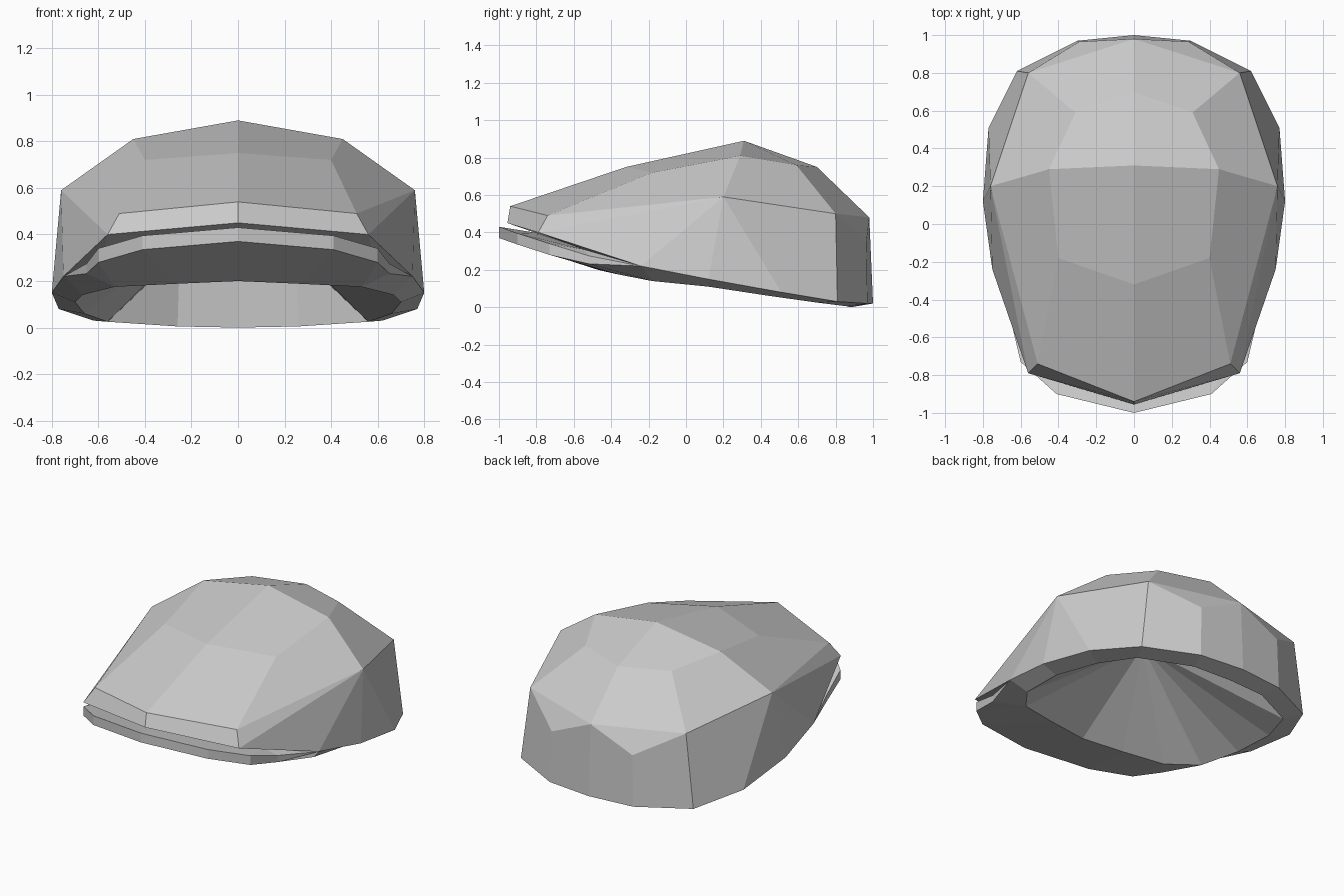
import bpy
import bmesh

# Remove the default cube
default_cube = bpy.data.objects.get("Cube")
if default_cube:
    bpy.data.objects.remove(default_cube, do_unlink=True)

# Single cloth colour
cloth = bpy.data.materials.new("grey_cloth")
cloth.use_nodes = True
grey = (0.6, 0.6, 0.6, 1.0)
cloth.diffuse_color = grey
cloth.node_tree.nodes["Principled BSDF"].inputs["Base Color"].default_value = grey

# Shared corner points of one half
points = {
    # crown
    "peak": (0, .31, .89), "peak_side": (.45, .29, .81),
    "slope": (0, -.32, .75), "slope_side": (.40, -.18, .72),
    "lip_top": (0, -.94, .54), "lip_top_side": (.51, -.74, .49),
    "lip_low": (0, -.955, .45), "lip_low_side": (.56, -.79, .40),
    "temple": (.76, .20, .59),
    "hem_front": (.75, -.24, .22), "hem_side": (.80, .12, .15),
    "hem_rear": (.77, .51, .08), "hem_corner": (.62, .81, .03),
    "hem_back": (.30, .97, .02), "hem_middle": (0, 1, .02),
    "rear_corner": (.56, .80, .50), "rear_dip": (.29, .965, .35),
    "rear_middle": (0, .98, .48),
    "upper_rear": (0, .70, .75), "upper_rear_side": (.31, .59, .76),
    # fold where the lip meets the brim
    "crease": (0, -.75, .39), "crease_side": (.58, -.55, .31),
    # brim edge
    "edge_low": (0, -1, .37), "edge_low_mid": (.41, -.90, .335),
    "edge_low_side": (.60, -.73, .28), "edge_low_end": (.65, -.52, .232),
    "edge_top": (0, -1, .43), "edge_top_mid": (.41, -.90, .395),
    "edge_top_side": (.60, -.73, .34), "edge_top_end": (.65, -.52, .275),
    # head opening and cavity
    "open_front": (0, -.47, .20), "open_mid": (.27, -.42, .188),
    "open_bend": (.53, -.36, .175), "open_temple": (.67, -.18, .14),
    "open_side": (.70, .12, .11), "open_rear": (.66, .45, .06),
    "open_corner": (.56, .70, .025), "open_back": (.26, .86, .005),
    "open_middle": (0, .88, 0),
    "cavity_top": (0, .08, .58), "cavity_back": (.25, .84, .32),
    "cavity_middle": (0, .85, .33),
}


def strip(first, second):
    """Panels between two paths of point names; repeated names make triangles."""
    a, b = first.split(), second.split()
    return [" ".join(dict.fromkeys((a[i], b[i], b[i + 1], a[i + 1])))
            for i in range(len(a) - 1)]


def half_panel_object(name, panels):
    """Build one half from panels of named points, then mirror it across x."""
    bm = bmesh.new()
    verts = {}
    for panel in panels:
        for key in panel.split():
            if key not in verts:
                verts[key] = bm.verts.new(points[key])
        bm.faces.new([verts[key] for key in panel.split()])
    mesh = bpy.data.meshes.new(name)
    bm.to_mesh(mesh)
    bm.free()
    mesh.materials.append(cloth)
    obj = bpy.data.objects.new(name, mesh)
    bpy.context.collection.objects.link(obj)
    mirror = obj.modifiers.new("mirror_halves", 'MIRROR')
    mirror.use_clip = True
    mirror.merge_threshold = 0.001


# Crown: faceted cloth with a front lip folded under to the brim
half_panel_object("crown", [
    "peak slope slope_side peak_side",
    "slope lip_top lip_top_side slope_side",
    "peak_side slope_side lip_top_side temple",
    "lip_top lip_low lip_low_side lip_top_side",
    "temple lip_top_side lip_low_side",
    "temple lip_low_side hem_front",
    "temple hem_front hem_side",
    "temple hem_side hem_rear",
    "temple hem_rear hem_corner rear_corner",
    "peak peak_side upper_rear_side upper_rear",
    "peak_side temple rear_corner upper_rear_side",
    "upper_rear upper_rear_side rear_corner rear_middle",
    "rear_middle rear_corner rear_dip",
    "rear_corner hem_corner hem_back rear_dip",
    "rear_middle rear_dip hem_back hem_middle",
    "lip_low crease crease_side lip_low_side",
    "lip_low_side crease_side hem_front",
])

# Brim: front edge, top face back to the fold, underside back to the opening
low_edge = "edge_low edge_low_mid edge_low_side edge_low_end hem_front"
top_edge = "edge_top edge_top_mid edge_top_side edge_top_end hem_front"
fold = "crease crease_side crease_side crease_side crease_side"
front_opening = "open_front open_mid open_bend open_bend open_temple"
half_panel_object("brim", strip(top_edge, low_edge) + strip(fold, top_edge)
                  + strip(low_edge, front_opening))

# Hem band: underside of the crown around the sides and back
half_panel_object("hem_band", strip(
    "hem_front hem_side hem_rear hem_corner hem_back hem_middle",
    "open_temple open_side open_rear open_corner open_back open_middle"))

# Lining: cavity panels rising to a single point, with a short back wall
cavity_rim = ("open_front open_mid open_bend open_temple open_side open_rear "
              "open_corner cavity_back cavity_middle")
lining = strip(cavity_rim, " ".join(["cavity_top"] * len(cavity_rim.split())))
lining += ["open_corner cavity_back open_back",
           "open_back cavity_back cavity_middle open_middle"]
half_panel_object("lining", lining)
